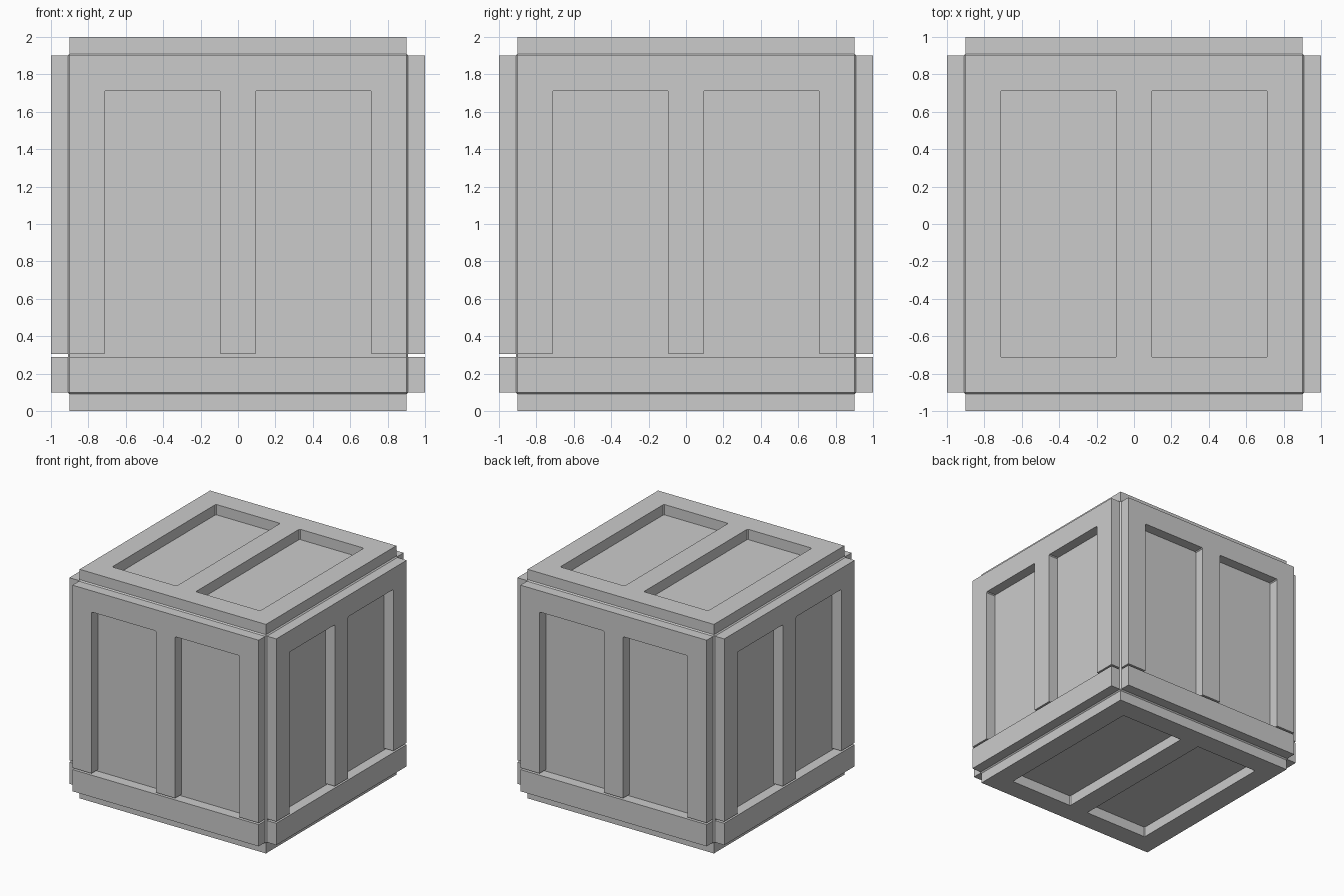
import bpy
import bmesh
from math import pi
from mathutils import Matrix

if "Cube" in bpy.data.objects:
    bpy.data.objects.remove(bpy.data.objects["Cube"])

E, C = 0.9, 0.008           # panel half size, small chamfer in the openings
IN, OUT = 0.093, 0.715      # opening limits
CENTRE = Matrix.Translation((0, 0, 1))
OUTWARD = Matrix.Translation((0, 0, 0.95))


def panel(name, loops, turn):
    """Extrude filled 2D outlines to a 0.1 thick plate on one side of the crate."""
    cu = bpy.data.curves.new(name, 'CURVE')
    cu.dimensions, cu.fill_mode, cu.extrude = '2D', 'BOTH', 0.05
    for pts in loops:
        sp = cu.splines.new('POLY')
        sp.points.add(len(pts) - 1)
        for p, (x, y) in zip(sp.points, pts):
            p.co = (x, y, 0, 1)
        sp.use_cyclic_u = True
    tmp = bpy.data.objects.new(name + "_outline", cu)
    bpy.context.collection.objects.link(tmp)
    me = bpy.data.meshes.new_from_object(tmp.evaluated_get(bpy.context.evaluated_depsgraph_get()))
    bpy.data.objects.remove(tmp)
    bm = bmesh.new()
    bm.from_mesh(me)
    bmesh.ops.remove_doubles(bm, verts=bm.verts, dist=1e-5)
    bmesh.ops.recalc_face_normals(bm, faces=bm.faces)
    bm.transform(CENTRE @ turn @ OUTWARD)
    bm.to_mesh(me)
    bm.free()
    me.shade_flat()
    ob = bpy.data.objects.new(name, me)
    bpy.context.collection.objects.link(ob)


def rect(x0, x1, y0, y1, c=0):
    if not c:
        return [(x0, y0), (x1, y0), (x1, y1), (x0, y1)]
    return [(x0 + c, y0), (x1 - c, y0), (x1, y0 + c), (x1, y1 - c),
            (x1 - c, y1), (x0 + c, y1), (x0, y1 - c), (x0, y0 + c)]


# Inner box
bm = bmesh.new()
bmesh.ops.create_cube(bm, size=1.82, matrix=CENTRE)
bmesh.ops.bevel(bm, geom=bm.edges[:], offset=0.01, segments=1, affect='EDGES')
me = bpy.data.meshes.new("inner_box")
bm.to_mesh(me)
bm.free()
bpy.context.collection.objects.link(bpy.data.objects.new("inner_box", me))

# Top and bottom frames with two closed openings
lid = [rect(-E, E, -E, E), rect(-OUT, -IN, -OUT, OUT, C), rect(IN, OUT, -OUT, OUT, C)]
panel("top_frame", lid, Matrix.Identity(4))
panel("bottom_frame", lid, Matrix.Rotation(pi, 4, 'Y'))

# Side frames: three-legged upper piece and a separate bottom rail
V = -0.695
half = [(IN, V), (IN, OUT - C), (IN + C, OUT), (OUT - C, OUT), (OUT, OUT - C),
        (OUT, V), (E, V), (E, E)]
upper = half + [(-x, y) for x, y in reversed(half)]
rail = rect(-E, E, -E, -0.71)
for i, side in enumerate(("front", "right", "back", "left")):
    turn = Matrix.Rotation(i * pi / 2, 4, 'Z') @ Matrix.Rotation(pi / 2, 4, 'X')
    panel(side + "_upper_frame", [upper], turn)
    panel(side + "_bottom_rail", [rail], turn)
